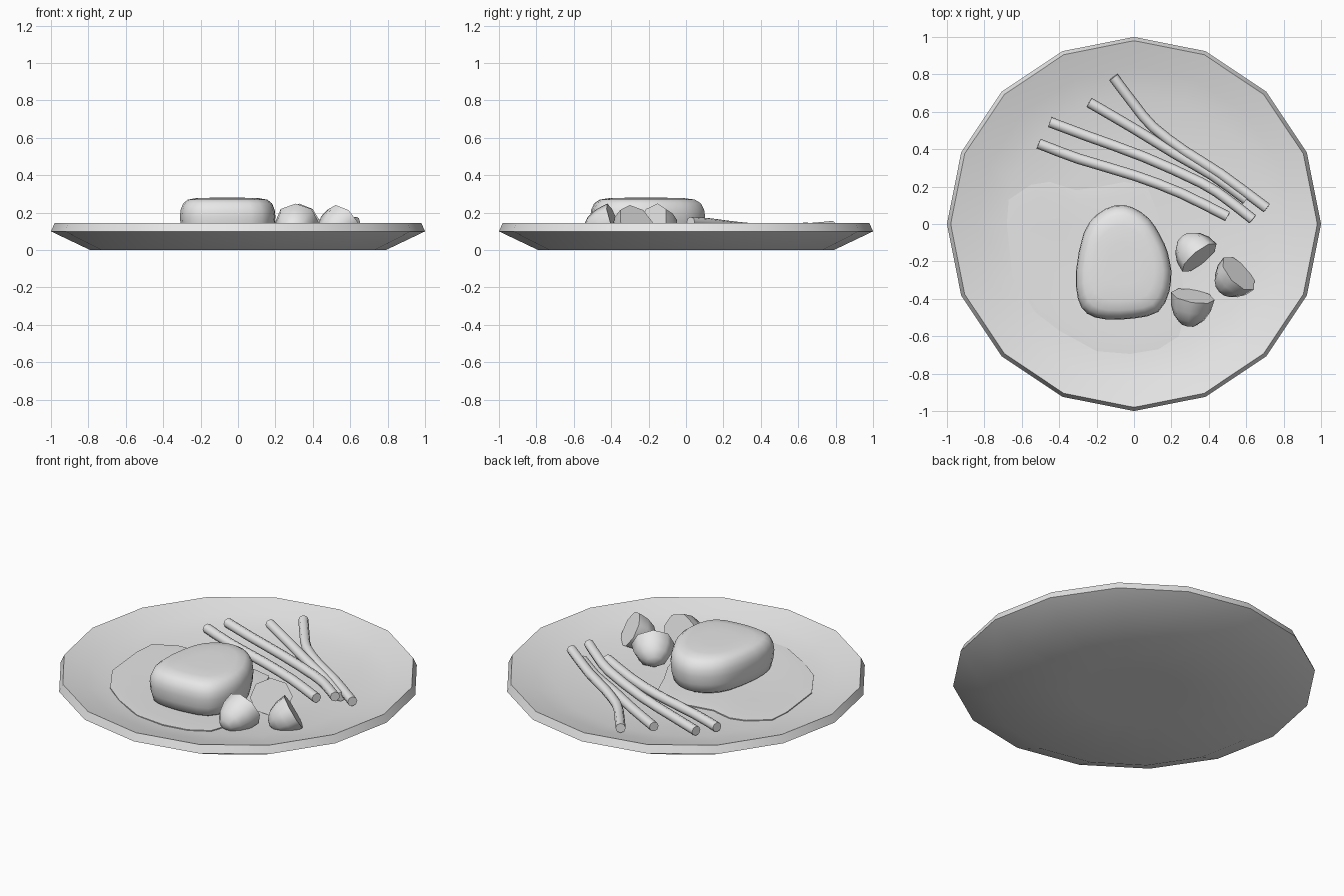
import bpy, bmesh, math
from mathutils import Vector, Matrix

if "Cube" in bpy.data.objects:
    bpy.data.objects.remove(bpy.data.objects["Cube"])

grey = bpy.data.materials.new("light_grey")
grey.diffuse_color = (0.8, 0.8, 0.8, 1)
grey.use_nodes = True
grey.node_tree.nodes["Principled BSDF"].inputs["Base Color"].default_value = grey.diffuse_color


def finish(name, bm, angle=35):
    bmesh.ops.recalc_face_normals(bm, faces=bm.faces)
    me = bpy.data.meshes.new(name)
    bm.to_mesh(me)
    bm.free()
    me.materials.append(grey)
    ob = bpy.data.objects.new(name, me)
    bpy.context.collection.objects.link(ob)
    bpy.ops.object.select_all(action='DESELECT')
    ob.select_set(True)
    bpy.context.view_layer.objects.active = ob
    bpy.ops.object.shade_smooth_by_angle(angle=math.radians(angle))
    return ob


def loft(name, rings, fan=False, angle=35):
    """Skin a list of equal rings; ends are capped (fan = point in the middle)."""
    bm = bmesh.new()
    vr = [[bm.verts.new(p) for p in r] for r in rings]
    n = len(vr[0])
    for a, b in zip(vr, vr[1:]):
        for i in range(n):
            j = (i + 1) % n
            bm.faces.new((a[i], a[j], b[j], b[i]))
    for r in (vr[0], vr[-1]):
        if fan:
            c = bm.verts.new(sum((v.co for v in r), Vector()) / n)
            for i in range(n):
                bm.faces.new((r[i], r[(i + 1) % n], c))
        else:
            bm.faces.new(r)
    return finish(name, bm, angle)


def smooth_path(pts, steps):
    """Catmull-Rom through open points."""
    p = [Vector(q) for q in pts]
    p = [2 * p[0] - p[1]] + p + [2 * p[-1] - p[-2]]
    out = []
    for i in range(1, len(p) - 2):
        a, b, c, d = p[i - 1:i + 3]
        for s in range(steps):
            t = s / steps
            out.append(0.5 * (2 * b + (c - a) * t + (2 * a - 5 * b + 4 * c - d) * t * t
                              + (3 * b - a - 3 * c + d) * t ** 3))
    return out + [p[-2]]


# plate: 16-sided turned dish
def circle(r, z):
    return [(r * math.cos(k * math.pi / 8), r * math.sin(k * math.pi / 8), z) for k in range(16)]


inner = [(0.98, 0.145), (0.84, 0.105), (0.70, 0.075), (0.40, 0.055), (0.10, 0.05)]
loft("plate", [circle(r, z) for r, z in [(0.3, 0), (0.79, 0), (1, 0.1)] + inner], True)


def plate_z(r):
    for (r1, z1), (r0, z0) in zip(inner, inner[1:]):
        if r >= r0:
            return z0 + (z1 - z0) * (r - r0) / (r1 - r0)
    return 0.05


# sauce: thin puddle following the plate
puddle = [(-0.68, 0), (-0.67, 0.13), (-0.55, 0.21), (-0.45, 0.225), (-0.31, 0.18), (-0.18, 0.2),
          (-0.05, 0.225), (0.07, 0.2), (0.15, 0.0), (0.22, -0.14), (0.26, -0.3), (0.27, -0.48),
          (0.24, -0.6), (0.13, -0.67), (-0.02, -0.695), (-0.2, -0.68), (-0.4, -0.57),
          (-0.53, -0.47), (-0.65, -0.28)]
rings = []
for s, dz in ((1, -0.008), (1, 0.006), (0.85, 0.012), (0.5, 0.012)):
    ring = []
    for x, y in puddle:
        px, py = -0.2 + (x + 0.2) * s, -0.22 + (y + 0.22) * s
        ring.append((px, py, plate_z(math.hypot(px, py)) + dz))
    rings.append(ring)
loft("sauce", rings, True)

# meat: rounded fillet, narrower towards the back
outline = [(0.2, -0.25), (0.19, -0.36), (0.13, -0.47), (0, -0.505), (-0.15, -0.51), (-0.25, -0.48),
           (-0.3, -0.4), (-0.31, -0.25), (-0.27, -0.05), (-0.2, 0.05), (-0.1, 0.1), (-0.01, 0.09),
           (0.08, 0.03), (0.14, -0.06), (0.18, -0.15)]
loop = smooth_path(outline + outline[:1], 2)[:-1]
levels = [(0.8, 0.055), (0.94, 0.08), (0.985, 0.13), (1, 0.18), (0.985, 0.215), (0.93, 0.25),
          (0.83, 0.27), (0.65, 0.278), (0.35, 0.28)]
loft("meat_fillet", [[(-0.06 + (p.x + 0.06) * s, -0.22 + (p.y + 0.22) * s, z) for p in loop]
                     for s, z in levels], True, 60)

# potatoes: halved ellipsoids with a tilted flat cut
for i, (x, y, az, pitch, depth) in enumerate([(0.35, -0.18, -51, 20, 0.155),
                                              (0.56, -0.265, 43, 30, 0.155),
                                              (0.315, -0.385, 80, 20, 0.175)]):
    bm = bmesh.new()
    bmesh.ops.create_uvsphere(bm, u_segments=8, v_segments=8, radius=1,
                              matrix=Matrix.Rotation(math.pi / 2, 4, 'Y'))
    cut = bmesh.ops.bisect_plane(bm, geom=bm.verts[:] + bm.edges[:] + bm.faces[:], dist=1e-4,
                                 plane_co=(0, 0, 0), plane_no=(1, 0, 0), clear_outer=True)
    bmesh.ops.holes_fill(bm, edges=[e for e in bm.edges if e.is_boundary])
    bm.transform(Matrix.Translation((x, y, 0.15))
                 @ Matrix.Rotation(math.radians(az), 4, 'Z')
                 @ Matrix.Rotation(math.radians(-pitch), 4, 'Y')
                 @ Matrix.Diagonal((depth, 0.118, 0.105, 1)))
    finish(f"potato_half_{i + 1}", bm, 50)

# green beans: bent tubes with flat ends
beans = [
    [(-0.11, 0.785, 0.128), (0, 0.64, 0.115), (0.1, 0.52, 0.11), (0.27, 0.39, 0.11),
     (0.46, 0.27, 0.112), (0.71, 0.085, 0.118)],
    [(-0.24, 0.65, 0.12), (0, 0.51, 0.11), (0.22, 0.375, 0.105), (0.42, 0.26, 0.1), (0.6, 0.13, 0.1)],
    [(-0.45, 0.545, 0.11), (-0.25, 0.47, 0.11), (0.05, 0.36, 0.115), (0.36, 0.22, 0.13),
     (0.5, 0.13, 0.142), (0.635, 0.025, 0.15)],
    [(-0.51, 0.43, 0.105), (-0.3, 0.35, 0.1), (0, 0.26, 0.095), (0.25, 0.165, 0.096), (0.5, 0.04, 0.1)],
]
for i, pts in enumerate(beans):
    path = smooth_path(pts, 2)
    rings = []
    for k, p in enumerate(path):
        t = (path[min(k + 1, len(path) - 1)] - path[max(k - 1, 0)]).normalized()
        side = t.cross(Vector((0, 0, 1))).normalized()
        up = side.cross(t)
        rings.append([p + 0.028 * (side * math.cos(a * math.pi / 4) + up * math.sin(a * math.pi / 4))
                      for a in range(8)])
    loft(f"green_bean_{i + 1}", rings, False, 50)
